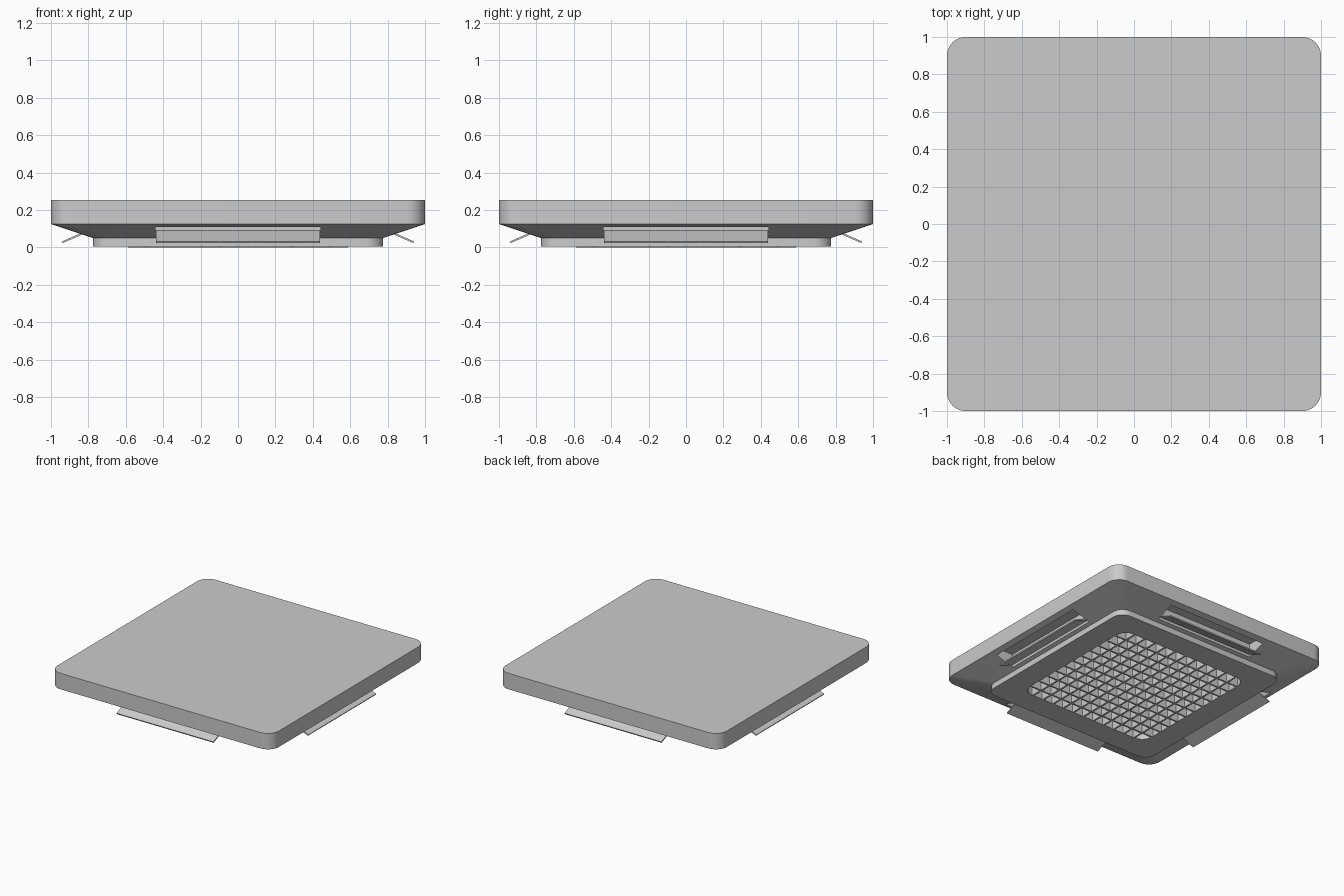
import bpy, bmesh, math
from mathutils import Matrix

if "Cube" in bpy.data.objects:
    bpy.data.objects.remove(bpy.data.objects["Cube"])


def rounded_square(half, r, z, n=8):
    pts = []
    c = half - r
    for q in range(4):
        sx, sy = [(1, 1), (-1, 1), (-1, -1), (1, -1)][q]
        for i in range(n + 1):
            a = math.pi / 2 * (q + i / n)
            pts.append((sx * c + r * math.cos(a), sy * c + r * math.sin(a), z))
    return pts


def finish(bm, name):
    bmesh.ops.recalc_face_normals(bm, faces=bm.faces)
    me = bpy.data.meshes.new(name)
    bm.to_mesh(me)
    bm.free()
    ob = bpy.data.objects.new(name, me)
    bpy.context.collection.objects.link(ob)
    return ob


def loft(name, sections):
    bm = bmesh.new()
    rings = [[bm.verts.new(p) for p in rounded_square(*s)] for s in sections]
    for a, b in zip(rings, rings[1:]):
        for i in range(len(a)):
            j = (i + 1) % len(a)
            bm.faces.new((a[i], a[j], b[j], b[i]))
    bm.faces.new(rings[0])
    bm.faces.new(rings[-1])
    return finish(bm, name)


def add_box(bm, lo, hi):
    size = [h - l for l, h in zip(lo, hi)]
    mid = [(h + l) / 2 for l, h in zip(lo, hi)]
    bmesh.ops.create_cube(bm, size=1, matrix=Matrix.Translation(mid) @ Matrix.Diagonal((*size, 1)))


def prism(name, profile, half_len, turn):
    # x-z profile extruded along y, then turned about z
    bm = bmesh.new()
    ends = [[bm.verts.new((x, y, z)) for x, z in profile] for y in (-half_len, half_len)]
    for i in range(len(profile)):
        j = (i + 1) % len(profile)
        bm.faces.new((ends[0][i], ends[0][j], ends[1][j], ends[1][i]))
    bm.faces.new(ends[0])
    bm.faces.new(ends[1])
    bmesh.ops.transform(bm, matrix=Matrix.Rotation(turn, 4, 'Z'), verts=bm.verts)
    return finish(bm, name)


def cut(ob, cutter):
    bpy.context.view_layer.objects.active = ob
    m = ob.modifiers.new("cut", 'BOOLEAN')
    m.operation = 'DIFFERENCE'
    m.solver = 'EXACT'
    m.object = cutter
    bpy.ops.object.modifier_apply(modifier=m.name)
    bpy.data.objects.remove(cutter)


# Housing: square casing, sloped underside, raised intake panel
housing = loft("housing", [(1.0, 0.1, 0.255), (1.0, 0.1, 0.125),
                           (0.775, 0.09, 0.05), (0.775, 0.09, 0.005)])

# Intake recess behind the grille
G, GR = 0.585, 0.09
cut(housing, loft("recess_cutter", [(G, GR, 0.12), (G, GR, -0.1)]))

# Air outlet slot and tilted flap on each side
for k, side in enumerate(("right", "back", "left", "front")):
    turn = k * math.pi / 2
    cut(housing, prism("slot_cutter", [(0.805, -0.1), (0.955, -0.1), (0.955, 0.111), (0.92, 0.17), (0.805, 0.17)],
                       0.44, turn))
    prism("flap_" + side, [(0.803, 0.082), (0.938, 0.023), (0.942, 0.032), (0.807, 0.091)], 0.438, turn)

# Intake grille: crossed slats trimmed to the rounded opening
bm = bmesh.new()
cells, t = 12, 0.007
for i in range(1, cells):
    u = -G + 2 * G * i / cells
    over = max(0, abs(u) - (G - GR))
    h = G - GR + math.sqrt(GR * GR - over * over) + 0.003
    add_box(bm, (u - t, -h, 0.0), (u + t, h, 0.1))
    add_box(bm, (-h, u - t, 0.0), (h, u + t, 0.1))
finish(bm, "intake_grille")

# Smooth shading on rounded corners
bpy.ops.object.select_all(action='DESELECT')
housing.select_set(True)
bpy.context.view_layer.objects.active = housing
bpy.ops.object.shade_smooth_by_angle(angle=math.radians(20))
